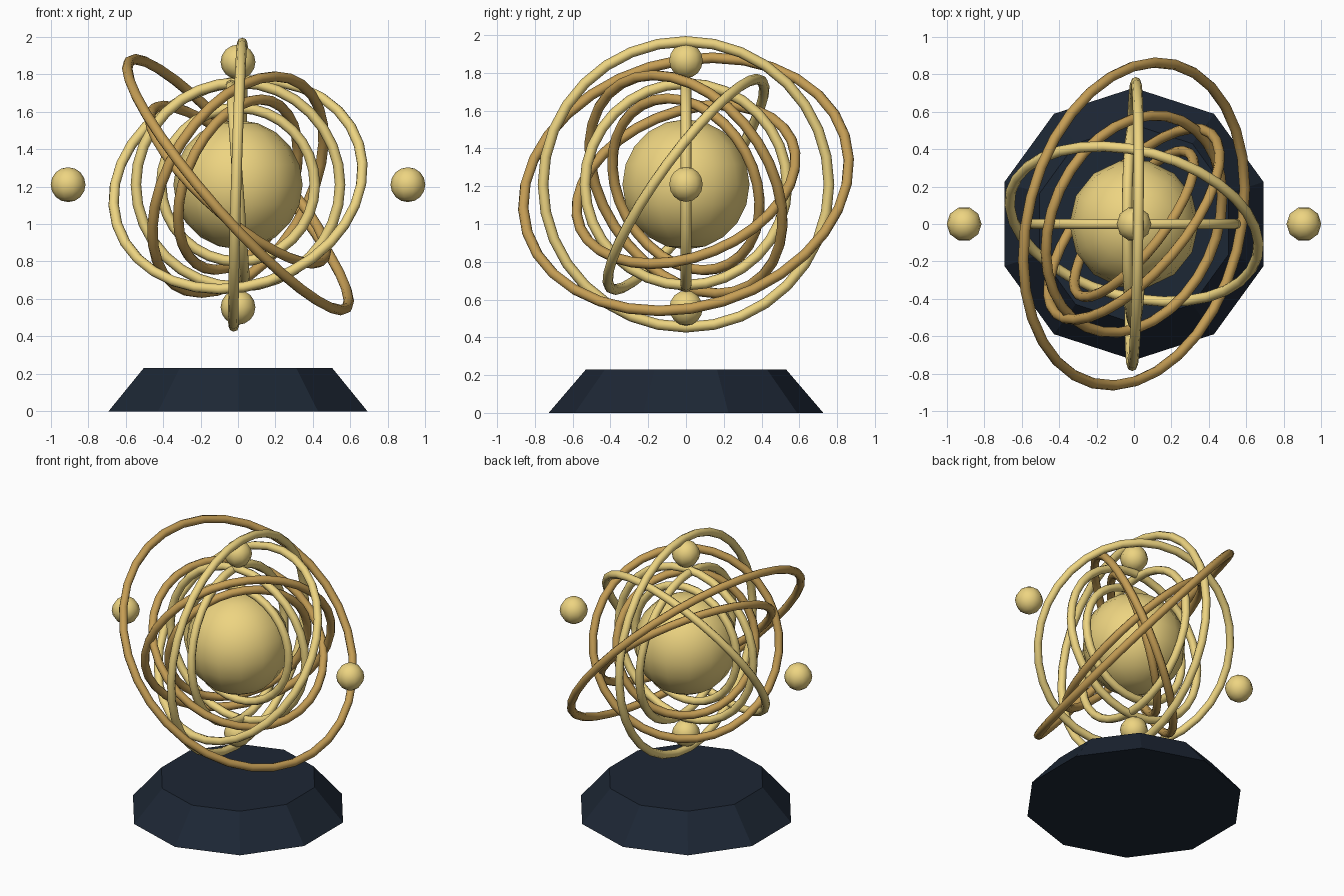
import bpy
from math import pi
from mathutils import Vector

if "Cube" in bpy.data.objects:
    bpy.data.objects.remove(bpy.data.objects["Cube"])

C = Vector((0, 0, 1.21))  # common centre of ball and rings


def material(name, rgb):
    m = bpy.data.materials.new(name)
    m.diffuse_color = (*rgb, 1)
    m.use_nodes = True
    m.node_tree.nodes["Principled BSDF"].inputs["Base Color"].default_value = m.diffuse_color
    return m


GOLD = material("pale_gold", (0.85, 0.66, 0.22))
BRONZE = material("bronze", (0.56, 0.34, 0.09))
NAVY = material("navy", (0.012, 0.02, 0.035))


def finish(name, mat, smooth=True):
    o = bpy.context.object
    o.name = name
    o.data.materials.append(mat)
    if smooth:
        bpy.ops.object.shade_smooth()
    return o


def ball(name, loc, r, seg, rings):
    bpy.ops.mesh.primitive_uv_sphere_add(segments=seg, ring_count=rings, radius=r,
                                         location=loc, rotation=(0, 0, pi / 2))
    finish(name, GOLD)


def ring(name, r, normal, mat):
    q = Vector(normal).normalized().to_track_quat('Z', 'Y')
    bpy.ops.mesh.primitive_torus_add(major_radius=r, minor_radius=0.028,
                                     major_segments=32, minor_segments=8,
                                     location=C, rotation=q.to_euler())
    finish(name, mat)


# Ten-sided tapered base
bpy.ops.mesh.primitive_cone_add(vertices=10, radius1=0.727, radius2=0.53,
                                depth=0.23, location=(0, 0, 0.115))
finish("base", NAVY, smooth=False)

# Central ball and four satellites
ball("core_ball", C, 0.345, 14, 10)
for name, off in (("left", (-0.907, 0, 0)), ("right", (0.907, 0, 0)),
                  ("top", (0, 0, 0.655)), ("bottom", (0, 0, -0.655))):
    ball(name + "_small_ball", C + Vector(off), 0.093, 10, 8)

# Nested tilted rings: radius, plane normal, colour
RINGS = [
    (0.41, (0.0, 1, 0.0), GOLD),
    (0.48, (-0.745, 0.583, 0.32), BRONZE),
    (0.535, (1, 0, 0.07), GOLD),
    (0.545, (0.0, 1, 0.0), GOLD),
    (0.606, (0.63, -0.29, 0.72), BRONZE),
    (0.634, (-0.69, 0.59, 0.41), BRONZE),
    (0.68, (0.21, 0.79, -0.57), GOLD),
    (0.757, (1, -0.013, -0.03), GOLD),
    (0.878, (0.739, -0.19, 0.646), BRONZE),
]
for i, (r, n, m) in enumerate(RINGS):
    ring(f"ring_{i + 1}", r, n, m)
